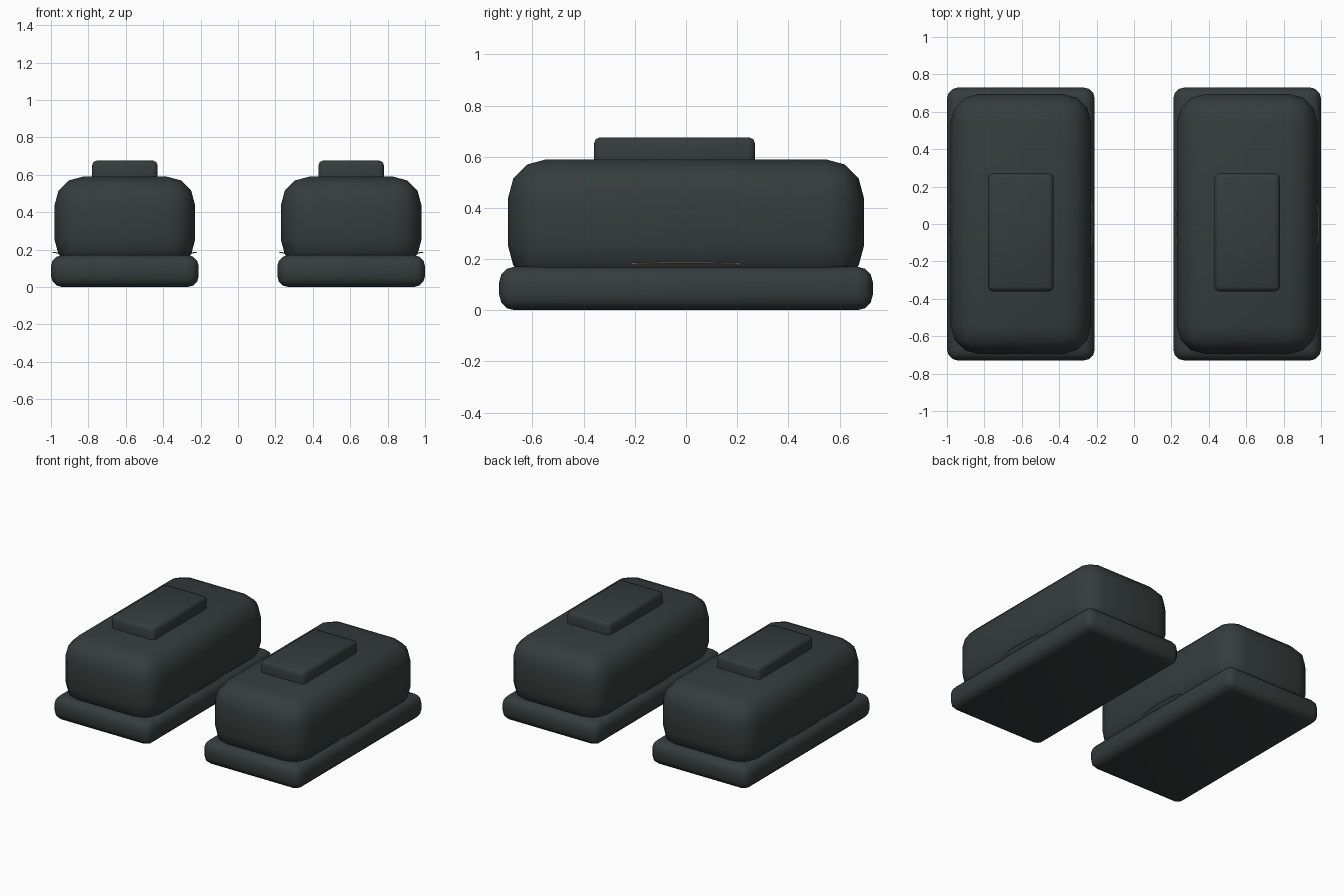
import bpy

cube = bpy.data.objects.get("Cube")
if cube:
    bpy.data.objects.remove(cube, do_unlink=True)


def make_material(name, color):
    mat = bpy.data.materials.new(name)
    mat.use_nodes = True
    mat.diffuse_color = color
    mat.node_tree.nodes["Principled BSDF"].inputs["Base Color"].default_value = color
    return mat


charcoal = make_material("charcoal_green", (0.035, 0.046, 0.044, 1))
tan = make_material("tan", (0.5, 0.4, 0.28, 1))


def rounded_box(name, x, y_range, z_range, width, radius, segments):
    """Smooth shaded box with all edges rounded."""
    y0, y1 = y_range
    z0, z1 = z_range
    bpy.ops.mesh.primitive_cube_add(size=1, location=(x, (y0 + y1) / 2, (z0 + z1) / 2))
    obj = bpy.context.object
    obj.name = name
    obj.scale = (width, y1 - y0, z1 - z0)
    bpy.ops.object.transform_apply(location=False, rotation=False, scale=True)
    bevel = obj.modifiers.new("rounding", 'BEVEL')
    bevel.width = radius
    bevel.segments = segments
    bevel.limit_method = 'NONE'
    bpy.ops.object.shade_smooth()
    obj.data.materials.append(charcoal)


def seam_cord(name, x, direction):
    """Thin cord bowing out of the side wall just above the sole."""
    curve = bpy.data.curves.new(name, 'CURVE')
    curve.dimensions = '3D'
    curve.bevel_depth = 0.003
    curve.bevel_resolution = 1
    spline = curve.splines.new('POLY')
    count = 13
    spline.points.add(count - 1)
    for i, point in enumerate(spline.points):
        t = 2 * i / (count - 1) - 1
        bow = 1 - t * t
        point.co = (x + direction * (0.358 + 0.025 * bow), 0.21 * t, 0.182 + 0.004 * bow, 1)
    obj = bpy.data.objects.new(name, curve)
    bpy.context.collection.objects.link(obj)
    curve.materials.append(tan)


# A matching pair, each with sole, body, top pad and two side cords
for side, x in (("left", 0.605), ("right", -0.605)):
    rounded_box(side + "_sole", x, (-0.73, 0.73), (0, 0.17), 0.79, 0.06, 3)
    rounded_box(side + "_body", x, (-0.695, 0.695), (0.1, 0.59), 0.75, 0.15, 3)
    rounded_box(side + "_top_pad", x, (-0.36, 0.27), (0.52, 0.676), 0.35, 0.025, 2)
    for label, direction in (("inner", -1), ("outer", 1)):
        seam_cord(f"{side}_{label}_cord", x, direction if x > 0 else -direction)
